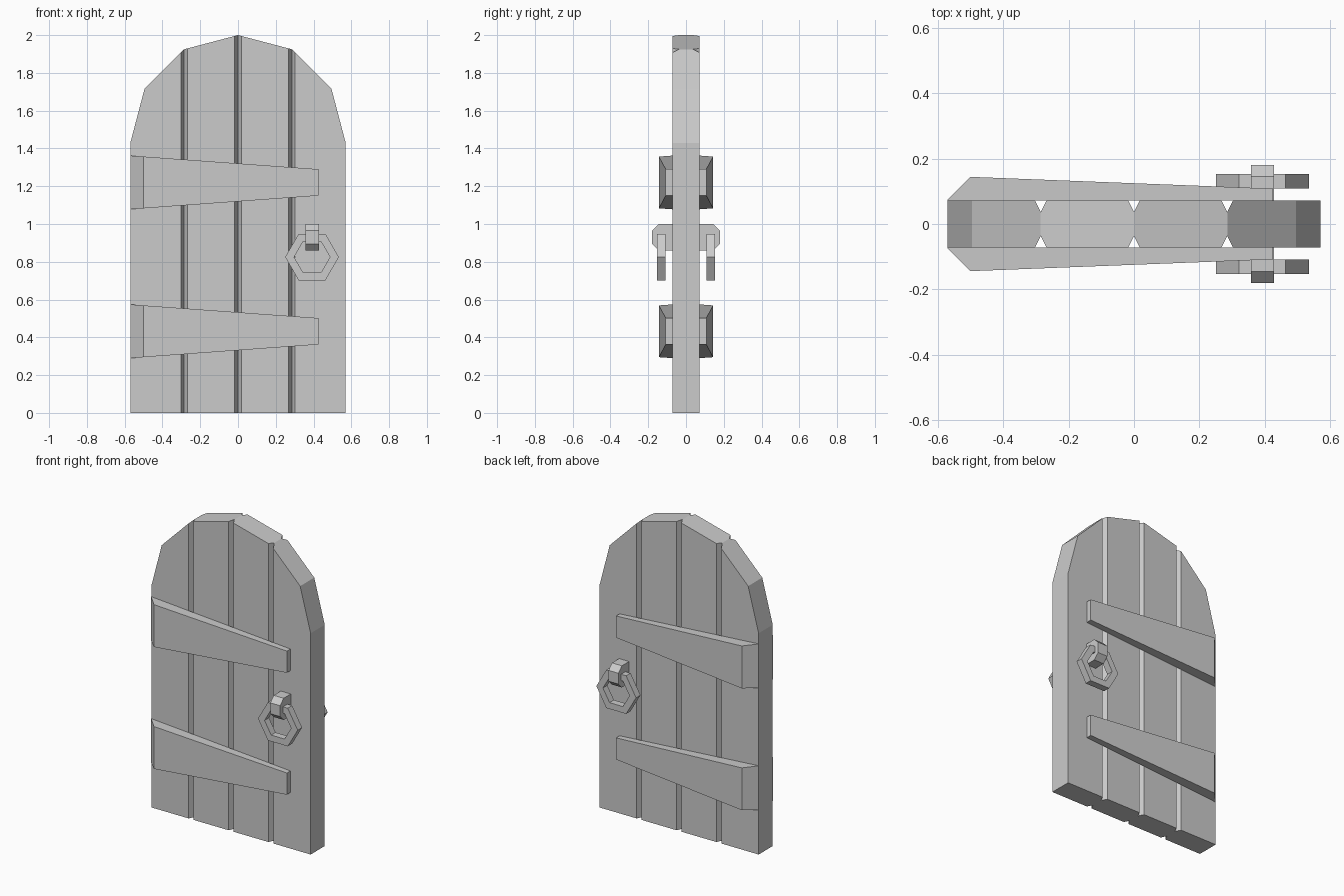
import bpy, math

if "Cube" in bpy.data.objects:
    bpy.data.objects.remove(bpy.data.objects["Cube"])

T = 0.072          # half thickness of the door


def make(name, verts, faces):
    me = bpy.data.meshes.new(name)
    me.from_pydata(verts, [], faces)
    ob = bpy.data.objects.new(name, me)
    bpy.context.collection.objects.link(ob)
    # consistent outward normals
    import bmesh
    bm = bmesh.new()
    bm.from_mesh(me)
    bmesh.ops.recalc_face_normals(bm, faces=bm.faces)
    bm.to_mesh(me)
    bm.free()
    return ob


def loft(name, rings, closed=False):
    """Join equal-sized vertex rings; cap the ends unless closed."""
    n, m = len(rings[0]), len(rings)
    verts = [v for r in rings for v in r]
    faces = []
    for i in range(m if closed else m - 1):
        a, b = i * n, (i + 1) % m * n
        faces += [(a + j, a + (j + 1) % n, b + (j + 1) % n, b + j) for j in range(n)]
    if not closed:
        faces += [tuple(range(n)), tuple(range((m - 1) * n, m * n))]
    return make(name, verts, faces)


# door panel: columns across the width, with V grooves between planks
arch = [(0, 2.0), (0.285, 1.925), (0.495, 1.715), (0.57, 1.43)]


def top(x):
    x = abs(x)
    for (x0, z0), (x1, z1) in zip(arch, arch[1:]):
        if x <= x1:
            return z0 + (z1 - z0) * (x - x0) / (x1 - x0)


columns = [(x, T) for x in (-0.57, -0.495, 0.495, 0.57)]
for g in (-0.285, 0, 0.285):
    columns += [(g - 0.018, T), (g, 0.037), (g + 0.018, T)]
columns.sort()
loft("door_panel", [[(x, -y, 0), (x, y, 0), (x, y, top(x)), (x, -y, top(x))]
                    for x, y in columns])

# fittings on both faces
for s, side in ((-1, "front"), (1, "back")):
    # tapered hinge straps
    for zc, level in ((0.432, "lower"), (1.22, "upper")):
        sections = [(-0.57, 0.0735, 0.142), (-0.5, 0.144, 0.137), (0.425, 0.108, 0.07)]
        loft(f"hinge_strap_{level}_{side}",
             [[(x, s * T, zc - h), (x, s * y, zc - h), (x, s * y, zc + h), (x, s * T, zc + h)]
              for x, y, h in sections])

    # ring mount
    profile = [(T - 0.01, 1.0), (0.145, 1.0), (0.18, 0.965),
               (0.18, 0.895), (0.145, 0.86), (T - 0.01, 0.86)]
    loft(f"ring_mount_{side}", [[(x, s * y, z) for y, z in profile] for x in (0.357, 0.428)])

    # hexagonal pull ring
    rings = []
    for i in range(6):
        c, d = math.cos(i * math.pi / 3), math.sin(i * math.pi / 3)
        rings.append([(0.392 + r * c, s * y, 0.825 + r * d)
                      for r, y in ((0.142, 0.108), (0.142, 0.153), (0.095, 0.153), (0.095, 0.108))])
    loft(f"pull_ring_{side}", rings, closed=True)
